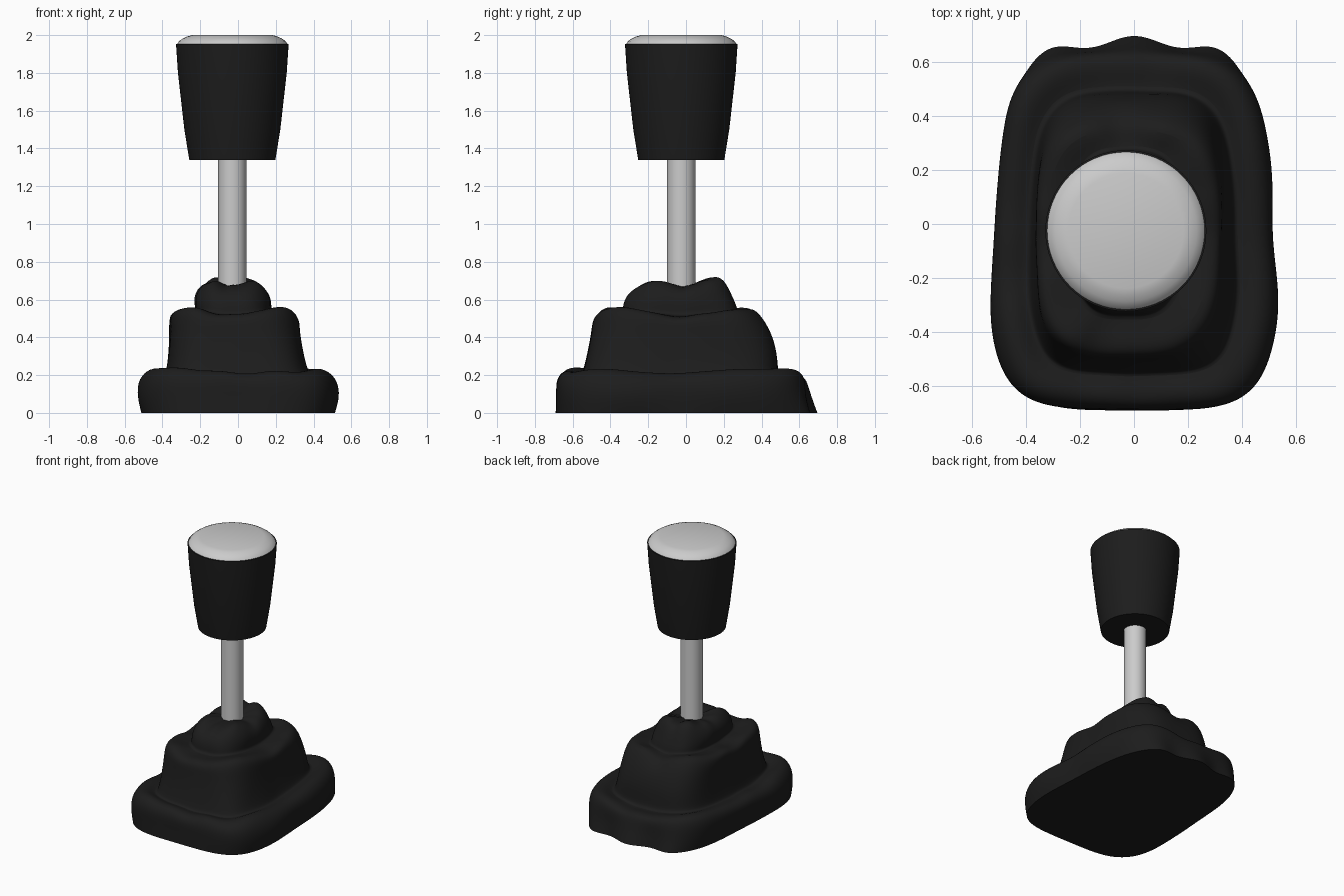
import bpy, bmesh, math
from mathutils import Vector, noise

if "Cube" in bpy.data.objects:
    bpy.data.objects.remove(bpy.data.objects["Cube"])

AX, AY = -0.03, -0.025   # lever axis
black = bpy.data.materials.new("black_leather")
black.diffuse_color = (0.012, 0.012, 0.012, 1)
black.use_nodes = True
black.node_tree.nodes["Principled BSDF"].inputs["Base Color"].default_value = black.diffuse_color


def finish(bm, name, mat=None, angle=30):
    bmesh.ops.recalc_face_normals(bm, faces=bm.faces[:])
    me = bpy.data.meshes.new(name)
    bm.to_mesh(me)
    bm.free()
    ob = bpy.data.objects.new(name, me)
    bpy.context.collection.objects.link(ob)
    if mat:
        me.materials.append(mat)
    bpy.context.view_layer.objects.active = ob
    ob.select_set(True)
    bpy.ops.object.shade_smooth_by_angle(angle=math.radians(angle))
    ob.select_set(False)
    return ob


def loft(bm, rings):
    loops = [[bm.verts.new(p) for p in r] for r in rings]
    n = len(loops[0])
    for a, b in zip(loops, loops[1:]):
        for i in range(n):
            j = (i + 1) % n
            bm.faces.new((a[i], a[j], b[j], b[i]))
    bm.faces.new(loops[0][::-1])
    bm.faces.new(loops[-1])
    return loops


def lathe(name, profile, mat=None, seg=64):
    bm = bmesh.new()
    loft(bm, [[(AX + r * math.cos(2 * math.pi * i / seg),
                AY + r * math.sin(2 * math.pi * i / seg), z)
               for i in range(seg)] for r, z in profile])
    return finish(bm, name, mat)


# Knob, its grey cap and the shaft
lathe("knob_grip", [(0.228, 1.34), (0.254, 1.5), (0.288, 1.8),
                    (0.298, 1.952), (0.288, 1.955)], black)
lathe("knob_cap", [(0.294, 1.95), (0.282, 1.968), (0.262, 1.982),
                   (0.238, 1.993), (0.213, 2.0)])
lathe("shaft", [(0.075, 0.62), (0.075, 1.36)], seg=32)


def boot_ring(z, hx, y0, y1, lift, seg=88):
    """One rounded-rectangle cross-section of the cloth; upper tiers lean left."""
    up = min(1, z / 0.6)
    n = 4 - 1.2 * up ** 3                   # squarer near the hem
    taper = 0.08 * (1 - up)                 # narrower towards the back
    wave = 0.022 * max(0, 1 - z / 0.18)     # pinched flares on the back hem
    cx, cy, hy = AX * up ** 2, (y0 + y1) / 2, (y1 - y0) / 2
    pts = []
    for i in range(seg):
        a = 2 * math.pi * i / seg
        c, s = math.cos(a), math.sin(a)
        r = (abs(c) ** n + abs(s) ** n) ** (-1 / n)
        u, v = r * c, r * s
        # soft cloth wrinkles
        f = noise.noise(Vector((c * 2.2, s * 2.2, z * 5 + 3)))
        k = 1 + (0.035 if z > 0.01 else 0.012) * f
        x = cx + hx * u * k * (1 - taper * v)
        y = cy + hy * v * (1 + 0.4 * (k - 1))
        y += wave * max(0, v) ** 3 * math.cos(2 * math.pi * x / 0.34)
        # crests rise at the corners, and at the back of the collar
        dz = 0.03 * noise.noise(Vector((c * 2.5, s * 2.5, round(z * 3) + 7.3)))
        dz -= 0.016 * math.cos(4 * a) * (0.5 if z > 0.6 else 1)
        if z > 0.58:
            dz += 0.035 * max(0, v) ** 2
        pts.append((x, y, z + lift * dz))
    return pts


# Three gathered folds, hem to collar: z, half width, front, back, crest lift
HEM = [(0, 0.50, -0.69, 0.675, 0), (0.09, 0.523, -0.69, 0.65, 0),
       (0.17, 0.518, -0.69, 0.64, 0.4), (0.217, 0.484, -0.66, 0.62, 1),
       (0.225, 0.43, -0.61, 0.57, 1), (0.195, 0.385, -0.555, 0.5, 0.5)]
MIDDLE = [(0.22, 0.37, -0.545, 0.485, 0.3), (0.32, 0.355, -0.52, 0.48, 0),
          (0.44, 0.343, -0.5, 0.45, 0.3), (0.512, 0.345, -0.495, 0.4, 0.8),
          (0.545, 0.31, -0.45, 0.355, 1), (0.515, 0.193, -0.335, 0.275, 0.2)]
COLLAR = [(0.55, 0.2, -0.338, 0.275, 0.2), (0.61, 0.202, -0.325, 0.245, 0.2),
          (0.66, 0.178, -0.28, 0.215, 0.6), (0.69, 0.135, -0.2, 0.17, 1),
          (0.67, 0.05, -0.07, 0.03, 0)]

bm = bmesh.new()
hem = loft(bm, [boot_ring(*r) for r in HEM + MIDDLE + COLLAR])[0]
crease = bm.edges.layers.float.new("crease_edge")
hem = [v for v in bm.verts if v.co.z < 1e-6]
for e in bm.edges:
    if all(v.co.z < 1e-6 for v in e.verts):
        e[crease] = 1.0
boot = finish(bm, "gear_boot", black, 60)
sub = boot.modifiers.new("smooth_cloth", 'SUBSURF')
sub.levels = sub.render_levels = 2
